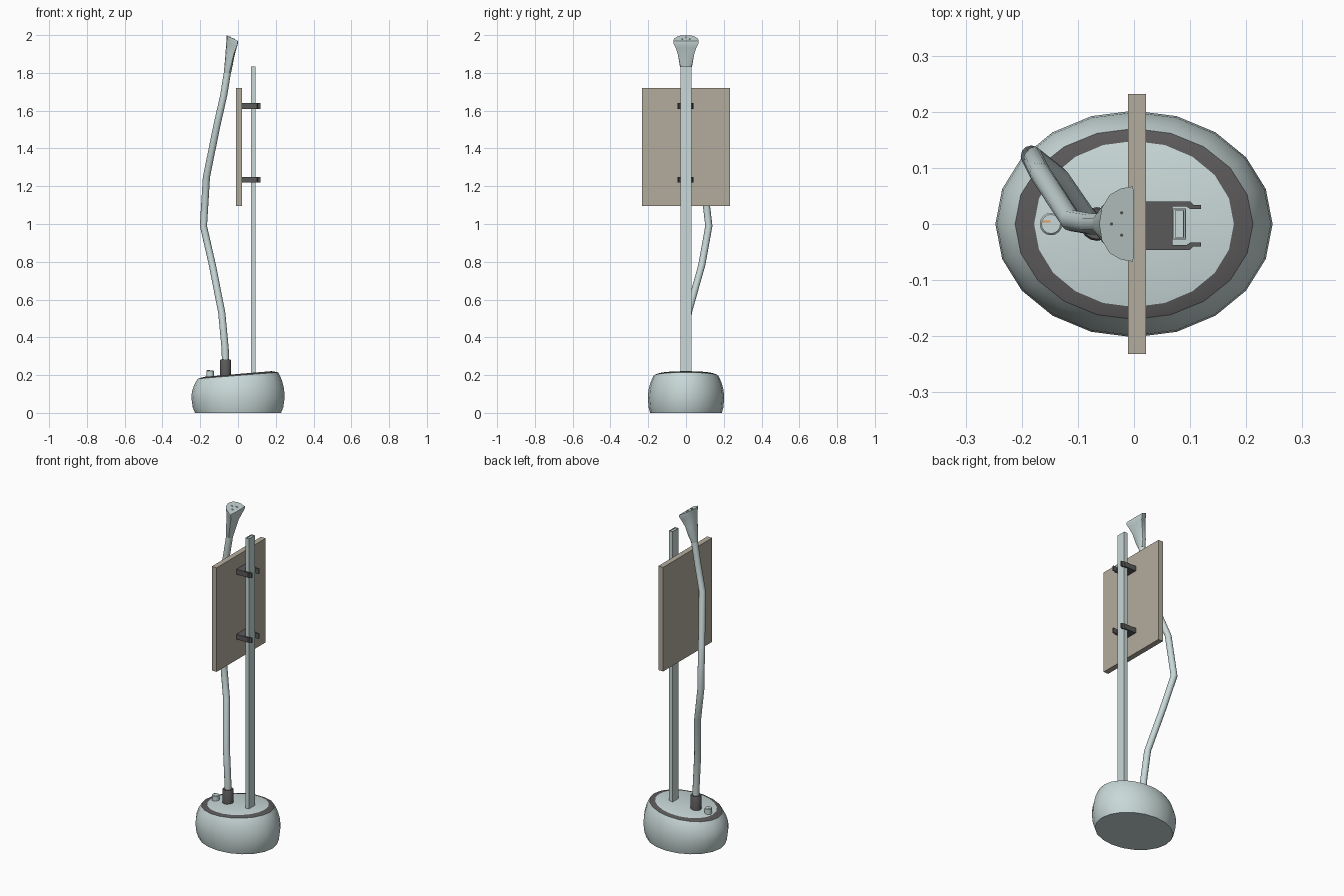
import bpy, bmesh, math
from mathutils import Matrix

if "Cube" in bpy.data.objects:
    bpy.data.objects.remove(bpy.data.objects["Cube"])


def material(name, rgb):
    m = bpy.data.materials.new(name)
    m.diffuse_color = (*rgb, 1)
    m.use_nodes = True
    m.node_tree.nodes["Principled BSDF"].inputs["Base Color"].default_value = m.diffuse_color
    return m


LIGHT = material("pale blue grey", (0.58, 0.69, 0.68))
DARK = material("dark grey", (0.105, 0.10, 0.10))
BOARD = material("warm beige grey", (0.45, 0.41, 0.34))
ORANGE = material("orange mark", (0.75, 0.35, 0.12))


def finish(name, bm, mats, smooth=True):
    bmesh.ops.recalc_face_normals(bm, faces=bm.faces[:])
    me = bpy.data.meshes.new(name)
    bm.to_mesh(me)
    bm.free()
    ob = bpy.data.objects.new(name, me)
    bpy.context.collection.objects.link(ob)
    for m in mats:
        me.materials.append(m)
    if smooth:
        bpy.ops.object.select_all(action='DESELECT')
        ob.select_set(True)
        bpy.context.view_layer.objects.active = ob
        bpy.ops.object.shade_smooth_by_angle(angle=math.radians(40))
    return ob


def loft(name, rings, mats, band_mats=None):
    """Skin a stack of point rings and cap both ends."""
    bm = bmesh.new()
    rows = [[bm.verts.new(p) for p in r] for r in rings]
    n = len(rows[0])
    for k, (a, b) in enumerate(zip(rows, rows[1:])):
        for i in range(n):
            j = (i + 1) % n
            f = bm.faces.new((a[i], a[j], b[j], b[i]))
            f.material_index = (band_mats or {}).get(k, 0)
    bm.faces.new(rows[0][::-1])
    bm.faces.new(rows[-1])
    return finish(name, bm, mats)


def ellipse(cx, cy, z, rx, ry, n, slope=0.0):
    pts = []
    for i in range(n):
        a = 2 * math.pi * i / n
        x = rx * math.cos(a)
        pts.append((cx + x, cy + ry * math.sin(a), z + slope * x))
    return pts


def box(name, x, y, z, mat):
    bm = bmesh.new()
    size = Matrix.Diagonal((x[1] - x[0], y[1] - y[0], z[1] - z[0], 1))
    mid = Matrix.Translation([(a + b) / 2 for a, b in (x, y, z)])
    bmesh.ops.create_cube(bm, size=1, matrix=mid @ size)
    return finish(name, bm, [mat], False)


# water tank base, oval with a gently tilted top and a dark band
profile = [(0, .228, .19), (.03, .240, .198), (.08, .247, .202), (.12, .244, .199),
           (.155, .234, .19), (.18, .223, .18), (.198, .212, .17), (.206, .178, .148)]
loft("base", [ellipse(0, 0, z, rx, ry, 20, .08 * max(0, z - .08) / .12)
              for z, rx, ry in profile], [LIGHT, DARK], {6: 1})

# control knob with a small mark
loft("knob", [ellipse(-.148, 0, z, r, r, 16) for z, r in
              [(.185, .02), (.222, .02), (.225, .017)]], [LIGHT])
box("knob_mark", (-.163, -.149), (.003, .006), (.224, .2265), ORANGE)

# hose collar and hose
loft("hose_collar", [ellipse(-.066, 0, z, r, r, 16) for z, r in
                     [(.19, .03), (.278, .03), (.282, .027)]], [DARK])
path = [(-.066, 0, .26), (-.068, 0, .34), (-.086, .012, .53), (-.135, .083, .78),
        (-.183, .121, .99), (-.167, .090, 1.25), (-.112, .006, 1.52),
        (-.076, 0, 1.68), (-.053, 0, 1.82)]
loft("hose", [ellipse(x, y, z, .019, .019, 12) for x, y, z in path], [LIGHT])

# steam head flaring from the round hose to a D-shaped face
half = [(1, 0), (1, .5), (.95, .97), (.25, .92), (-.4, .75), (-.85, .42), (-1, 0)]
dshape = half + [(x, -y) for x, y in half[-2:0:-1]]
rings = []
for z, cx, rx, ry, t in [(1.80, -.056, .019, .021, 0), (1.84, -.050, .021, .034, .3),
                         (1.90, -.042, .024, .045, .6), (1.95, -.034, .028, .058, 1),
                         (1.972, -.031, .031, .069, 1), (1.984, -.031, .031, .069, 1)]:
    ring = []
    for i, (dx, dy) in enumerate(dshape):
        a = math.pi * i / 6
        x = rx * (math.cos(a) * (1 - t) + dx * t)
        y = ry * (math.sin(a) * (1 - t) + dy * t)
        ring.append((cx + x, y, z - .5 * t * x))
    rings.append(ring)
loft("steam_head", rings, [LIGHT])
for i, (x, y) in enumerate([(-.022, .02), (-.04, 0), (-.022, -.02)]):
    z = 1.984 - .5 * (x + .031)
    loft(f"steam_hole_rim_{i + 1}", [ellipse(x, y, z + d, .006, .006, 10, -.5)
                                    for d in (-.003, .002)], [LIGHT])
    loft(f"steam_hole_{i + 1}", [ellipse(x, y, z + d, .003, .003, 8, -.5)
                                 for d in (-.003, .0025)], [DARK])

# hollow pole with a thinner rail nested in its top
bm = bmesh.new()
bmesh.ops.create_cube(bm, size=1, matrix=Matrix.Translation((.081, 0, 1.02))
                      @ Matrix.Diagonal((.024, .056, 1.63, 1)))
top = max(bm.faces, key=lambda f: f.calc_center_median().z)
for thick, depth in [(.003, 0), (0.0001, -.012), (.003, 0), (.0001, .008)]:
    bmesh.ops.inset_region(bm, faces=[top], thickness=thick)
    for v in top.verts:
        v.co.z += depth
finish("pole", bm, [LIGHT], False)

# hanging board
box("board", (-.011, .021), (-.232, .232), (1.095, 1.72), BOARD)

# forked clips joining the board to the pole
fork = [(.021, 0), (.021, .043), (.100, .043), (.106, .037), (.119, .037), (.119, .030),
        (.100, .030), (.094, .034), (.069, .034), (.069, 0)]
for name, z in [("lower_clip", 1.235), ("upper_clip", 1.625)]:
    bm = bmesh.new()
    for s in (1, -1):
        row = [[bm.verts.new((x, s * y - .003, z + h)) for x, y in fork]
               for h in (-.015, .015)]
        bm.faces.new(row[0])
        bm.faces.new(row[1])
        for i in range(len(fork) - 1):
            bm.faces.new((row[0][i], row[0][i + 1], row[1][i + 1], row[1][i]))
    bmesh.ops.remove_doubles(bm, verts=bm.verts[:], dist=1e-5)
    finish(name, bm, [DARK], False)
